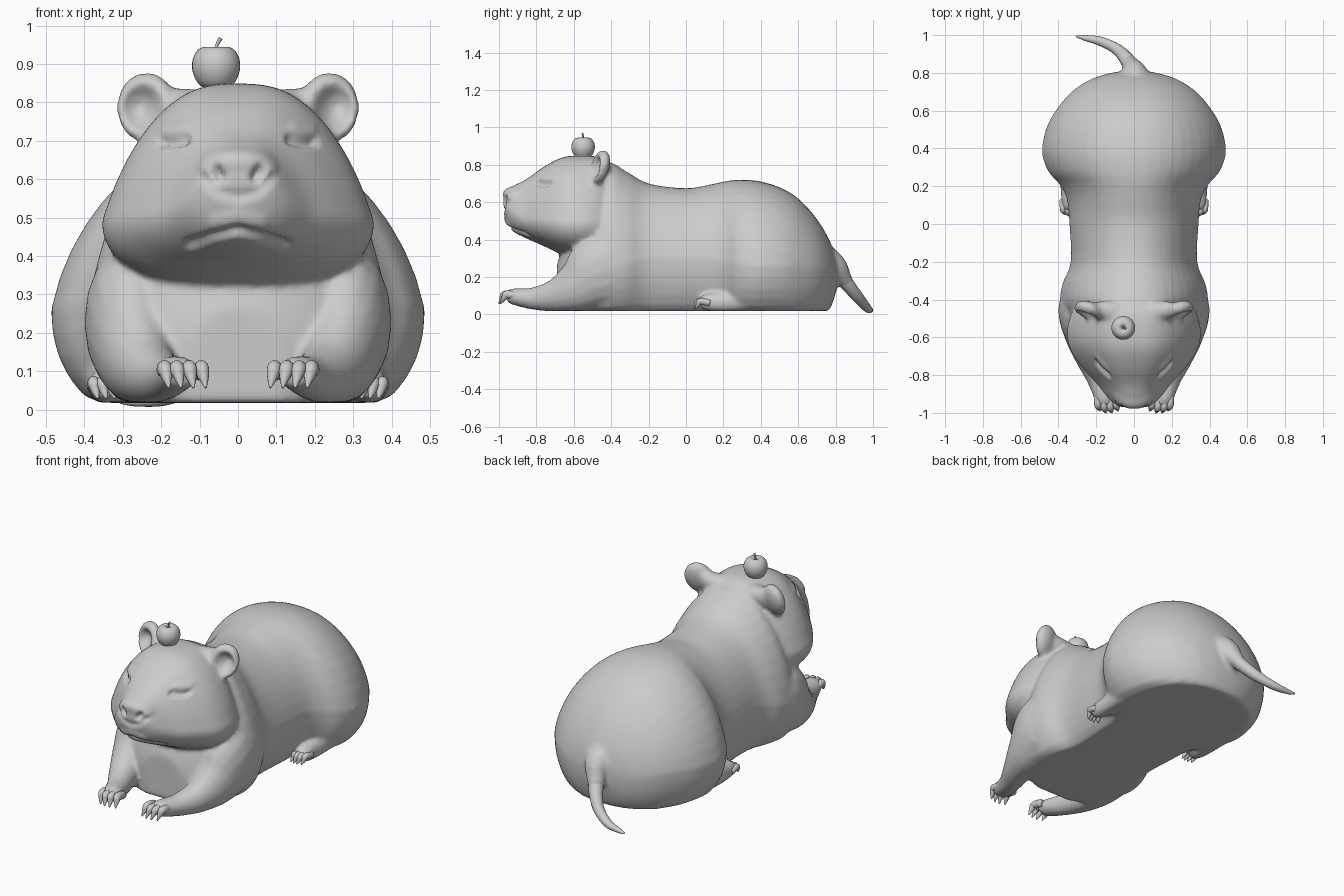
import bpy, bmesh, math
from mathutils import Vector

cube = bpy.data.objects.get("Cube")
if cube:
    bpy.data.objects.remove(cube, do_unlink=True)

FLOOR = 0.018
clay = bpy.data.materials.new("plain grey clay")
clay.use_nodes = True
clay.diffuse_color = (0.6, 0.6, 0.6, 1)
clay.node_tree.nodes["Principled BSDF"].inputs["Base Color"].default_value = (0.6, 0.6, 0.6, 1)


def curve_rows(rows, steps=5):
    """Catmull-Rom interpolation through rows of equal length."""
    out = []
    for i in range(len(rows) - 1):
        a, b, c, d = (rows[max(0, min(len(rows) - 1, i + k))] for k in (-1, 0, 1, 2))
        for s in range(steps):
            t = s / steps
            out.append([q + t / 2 * (r - p + t * (2*p - 5*q + 4*r - u + t * (3*(q - r) + u - p)))
                        for p, q, r, u in zip(a, b, c, d)])
    return out + [list(rows[-1])]


def loft(bm, rings):
    """Skin closed rings of points and cap both ends."""
    loops = [[bm.verts.new(p) for p in ring] for ring in rings]
    n = len(loops[0])
    for a, b in zip(loops, loops[1:]):
        for i in range(n):
            bm.faces.new((a[i], a[(i + 1) % n], b[(i + 1) % n], b[i]))
    bm.faces.new(loops[0][::-1])
    bm.faces.new(loops[-1])


def signed_power(v, e):
    return math.copysign(abs(v) ** e, v)


def trunk(bm, rows, upper, lower, pinch):
    """Loft along y: rows are y, half width, top, widest height, bottom."""
    rings = []
    for y, w, top, mid, low in curve_rows(rows):
        ring = []
        for i in range(40):
            a = math.tau * i / 40
            power = upper if math.sin(a) > 0 else lower
            s, c = signed_power(math.sin(a), power), signed_power(math.cos(a), power)
            x = w * c * (1 - pinch * max(s, 0))
            z = mid + s * ((top - mid) if s > 0 else (mid - low))
            ring.append((x, y, max(z, FLOOR)))
        rings.append(ring)
    loft(bm, rings)


def limb(bm, rows, side=1, floor=FLOOR, sides=16):
    """Tube with an oval section: rows are x, y, z, side radius, up radius."""
    rows = curve_rows(rows)
    rings = []
    for i, (x, y, z, rs, ru) in enumerate(rows):
        ahead, behind = rows[min(i + 1, len(rows) - 1)], rows[max(i - 1, 0)]
        t = (Vector(ahead[:3]) - Vector(behind[:3])).normalized()
        across = t.cross((0, 0, 1))
        across = across.normalized() if across.length > 0.01 else Vector((1, 0, 0))
        up = across.cross(t)
        ring = []
        for k in range(sides):
            a = math.tau * k / sides
            p = Vector((x, y, z)) + across * rs * math.cos(a) + up * ru * math.sin(a)
            ring.append((p.x * side, p.y, max(p.z, floor)))
        rings.append(ring)
    loft(bm, rings)


def ear(bm, side):
    """Ball flattened into a thick cup that opens forward and outward."""
    ball = bmesh.ops.create_uvsphere(bm, u_segments=32, v_segments=24, radius=1)["verts"]
    for v in ball:
        r = math.hypot(v.co.x - 0.15, v.co.z)
        y = v.co.y * 0.05
        if v.co.y < 0:
            y += 0.07 * max(0, 1 - (r / 0.72) ** 2)
        x, z = v.co.x * 0.078, v.co.z * 0.092
        v.co = ((0.238 + x + 0.1 * z) * side, -0.462 + y + 0.2 * x + 0.25 * z, 0.787 + z - 0.15 * x)


def finish(bm, name):
    bmesh.ops.recalc_face_normals(bm, faces=bm.faces)
    mesh = bpy.data.meshes.new(name)
    bm.to_mesh(mesh)
    bm.free()
    mesh.materials.append(clay)
    mesh.polygons.foreach_set("use_smooth", [True] * len(mesh.polygons))
    obj = bpy.data.objects.new(name, mesh)
    bpy.context.collection.objects.link(obj)
    return obj


# Torso with broad rump, head, tail root, arms, hind feet and ears
bm = bmesh.new()
trunk(bm, [
    (-0.69, 0.12, 0.27, 0.17, -0.1), (-0.66, 0.21, 0.35, 0.18, -0.1),
    (-0.61, 0.285, 0.48, 0.20, -0.1), (-0.52, 0.35, 0.69, 0.24, -0.1),
    (-0.42, 0.39, 0.81, 0.25, -0.1), (-0.32, 0.38, 0.765, 0.27, -0.1), (-0.2, 0.335, 0.70, 0.30, -0.1),
    (0, 0.342, 0.675, 0.30, -0.1), (0.13, 0.355, 0.695, 0.30, -0.1), (0.21, 0.395, 0.712, 0.28, -0.1),
    (0.28, 0.455, 0.72, 0.27, -0.1), (0.38, 0.487, 0.715, 0.26, -0.1), (0.5, 0.467, 0.68, 0.26, -0.1),
    (0.6, 0.415, 0.62, 0.26, -0.1), (0.7, 0.33, 0.51, 0.25, -0.05), (0.77, 0.22, 0.39, 0.23, 0.03),
    (0.805, 0.10, 0.29, 0.22, 0.13)], 0.9, 0.9, 0.2)
trunk(bm, [
    (-0.975, 0.06, 0.645, 0.59, 0.54), (-0.955, 0.10, 0.67, 0.57, 0.48), (-0.92, 0.14, 0.69, 0.54, 0.44),
    (-0.85, 0.195, 0.725, 0.51, 0.405), (-0.76, 0.275, 0.79, 0.50, 0.365), (-0.66, 0.34, 0.84, 0.49, 0.32),
    (-0.56, 0.355, 0.85, 0.49, 0.30), (-0.46, 0.325, 0.84, 0.49, 0.30), (-0.38, 0.25, 0.79, 0.49, 0.34)],
    0.72, 0.92, 0.34)
limb(bm, [(0.01, 0.70, 0.28, 0.13, 0.13), (0.005, 0.79, 0.25, 0.075, 0.08),
          (-0.015, 0.835, 0.2, 0.052, 0.05), (-0.035, 0.865, 0.16, 0.04, 0.036)])
for side in (-1, 1):
    limb(bm, [
        (0.25, -0.28, 0.25, 0.10, 0.18), (0.28, -0.45, 0.23, 0.12, 0.20), (0.27, -0.58, 0.15, 0.10, 0.14),
        (0.235, -0.70, 0.10, 0.08, 0.09), (0.19, -0.82, 0.085, 0.06, 0.06),
        (0.155, -0.92, 0.095, 0.055, 0.045), (0.145, -0.955, 0.09, 0.048, 0.035)], side)
    limb(bm, [
        (0.33, 0.34, 0.08, 0.07, 0.07), (0.34, 0.2, 0.065, 0.05, 0.06),
        (0.345, 0.11, 0.065, 0.04, 0.045), (0.345, 0.075, 0.06, 0.03, 0.03)], side)
    limb(bm, [(0.09, -0.47, 0.79, 0.06, 0.045), (0.16, -0.455, 0.79, 0.05, 0.048),
              (0.21, -0.44, 0.79, 0.03, 0.05)], side)
    ear(bm, side)
body = finish(bm, "body")

# Fuse the lofts into one soft skin
remesh = body.modifiers.new("fuse", 'REMESH')
remesh.mode = 'VOXEL'
remesh.voxel_size = 0.0105
soften = body.modifiers.new("soften", 'SMOOTH')
soften.factor = 0.5
soften.iterations = 12
fused = bpy.data.meshes.new_from_object(body.evaluated_get(bpy.context.evaluated_depsgraph_get()))
body.modifiers.clear()
body.data = fused

# Face details pressed in or raised along strokes: points, radius, depth
strokes = [
    ([(0, 0.47), (0.05, 0.458), (0.10, 0.44), (0.125, 0.432)], 0.02, -0.014),       # mouth
    ([(0, 0.50), (0.06, 0.485)], 0.03, 0.006),                                       # upper lip
    ([(0.047, 0.605), (0.056, 0.62)], 0.022, -0.028),                                # nostril
    ([(0, 0.655), (0.06, 0.65), (0.08, 0.63)], 0.035, 0.008),                        # nose pad
    ([(0.085, 0.605), (0.05, 0.57), (0, 0.555)], 0.022, -0.009),                     # under the nose
    ([(0.14, 0.705), (0.17, 0.697), (0.195, 0.697)], 0.022, -0.016),                 # closed eye
    ([(0.15, 0.735), (0.19, 0.73)], 0.025, 0.005),                                   # brow
]
bm = bmesh.new()
bm.from_mesh(fused)
bm.normal_update()
face_verts = [v for v in bm.verts if v.co.y < -0.6 and v.co.z > 0.38]
for points, radius, depth in strokes:
    path = [Vector(p) for p in curve_rows(points, 6)]
    for v in face_verts:
        here = Vector((abs(v.co.x), v.co.z))
        d = min((here - p).length for p in path) / radius
        if d < 1:
            v.co += v.normal * depth * (1 - d * d) ** 2
bm.to_mesh(fused)
bm.free()
fused.polygons.foreach_set("use_smooth", [True] * len(fused.polygons))

# Front and hind toes ending in short claws
for side, word in ((-1, "right"), (1, "left")):
    for part, x0, y0, z0, gap, size in (("front", 0.098, -0.93, 0.107, 0.032, 1),
                                        ("hind", 0.313, 0.098, 0.07, 0.022, 0.8)):
        bm = bmesh.new()
        for i in range(4):
            x, reach = x0 + gap * i, (0.01 if i in (1, 2) else 0) * size
            limb(bm, [
                (x, y0 + 0.03, z0 - 0.01, 0.019 * size, 0.022 * size),
                (x - 0.003, y0 - 0.025 * size - reach, z0, 0.02 * size, 0.022 * size),
                (x - 0.008, y0 - 0.043 * size - reach, z0 - 0.02, 0.015 * size, 0.015 * size),
                (x - 0.014, y0 - 0.06 * size - reach, z0 - 0.05 * size, 0.003, 0.003)], side, 0.015, 10)
        finish(bm, f"{word}_{part}_toes")

# Tail sweeping to one side
bm = bmesh.new()
limb(bm, [
    (0, 0.79, 0.25, 0.045, 0.045), (-0.03, 0.86, 0.165, 0.04, 0.037),
    (-0.09, 0.925, 0.085, 0.03, 0.03), (-0.18, 0.968, 0.035, 0.024, 0.022),
    (-0.26, 0.985, 0.022, 0.015, 0.014), (-0.305, 0.995, 0.02, 0.005, 0.005)], floor=0.002)
finish(bm, "tail")

# Fruit balanced on the head, with its stalk
bm = bmesh.new()
profile = curve_rows([(0.004, 0.84), (0.03, 0.838), (0.05, 0.854), (0.062, 0.885), (0.06, 0.915),
                      (0.046, 0.938), (0.026, 0.945), (0.011, 0.938), (0.003, 0.925)])
loft(bm, [[(-0.057 + r * math.cos(math.tau * k / 32), -0.55 + r * math.sin(math.tau * k / 32), z)
           for k in range(32)] for r, z in profile])
finish(bm, "fruit")
bm = bmesh.new()
limb(bm, [(-0.057, -0.55, 0.92, 0.004, 0.004), (-0.056, -0.55, 0.945, 0.004, 0.004),
          (-0.046, -0.553, 0.967, 0.006, 0.006)], sides=10)
finish(bm, "fruit_stalk")
